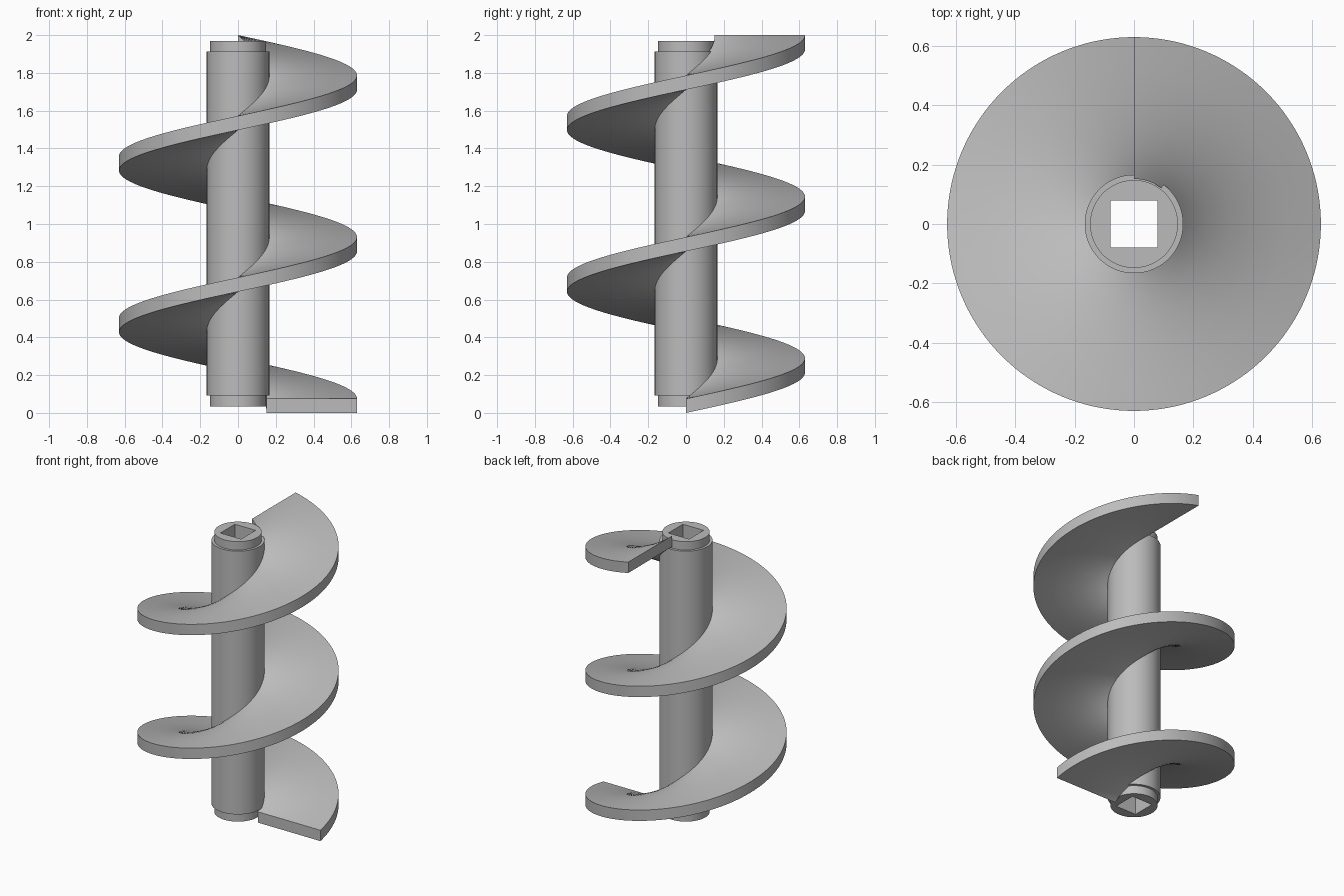
import bpy
import bmesh
from math import radians, pi, tau, cos, sin

if "Cube" in bpy.data.objects:
    bpy.data.objects.remove(bpy.data.objects["Cube"], do_unlink=True)

steel = bpy.data.materials.new("grey_steel")
steel.use_nodes = True
GREY = (0.5, 0.5, 0.5, 1)
steel.diffuse_color = GREY
steel.node_tree.nodes["Principled BSDF"].inputs["Base Color"].default_value = GREY


def loft(name, sections, closed):
    """Skin closed loops of points; join last to first, or cap both ends."""
    bm = bmesh.new()
    loops = [[bm.verts.new(p) for p in s] for s in sections]
    pairs = list(zip(loops, loops[1:]))
    if closed:
        pairs.append((loops[-1], loops[0]))
    else:
        bm.faces.new(loops[0])
        bm.faces.new(loops[-1])
    for a, b in pairs:
        for i in range(len(a)):
            j = (i + 1) % len(a)
            bm.faces.new((a[i], a[j], b[j], b[i]))
    bmesh.ops.recalc_face_normals(bm, faces=bm.faces)
    mesh = bpy.data.meshes.new(name)
    bm.to_mesh(mesh)
    bm.free()
    mesh.materials.append(steel)
    obj = bpy.data.objects.new(name, mesh)
    bpy.context.collection.objects.link(obj)
    bpy.ops.object.select_all(action="DESELECT")
    obj.select_set(True)
    bpy.context.view_layer.objects.active = obj
    bpy.ops.object.shade_smooth_by_angle(angle=radians(30))
    return obj


# Shaft: stepped round outside, square drive hole through the middle
SIDES = 96
angles = [tau * i / SIDES for i in range(SIDES)]


def circle(r, z):
    return [(r * cos(a), r * sin(a), z) for a in angles]


def square(half, z):
    pts = []
    for a in angles:
        k = half / max(abs(cos(a)), abs(sin(a)))
        pts.append((k * cos(a), k * sin(a), z))
    return pts


BOTTOM, TOP, STEP = 0.035, 1.97, 0.058
END_R, BODY_R, HOLE = 0.148, 0.166, 0.079
loft("shaft", [
    square(HOLE, BOTTOM), circle(END_R, BOTTOM),
    circle(END_R, BOTTOM + STEP), circle(BODY_R, BOTTOM + STEP),
    circle(BODY_R, TOP - STEP), circle(END_R, TOP - STEP),
    circle(END_R, TOP), square(HOLE, TOP),
], closed=True)

# Spiral blade: flat radial strip swept up two and a quarter turns
INNER, OUTER, THICK = 0.152, 0.63, 0.075
TURNS, STEPS, CUTS = 2.25, 324, 6
RISE = 2 - THICK
radii = [INNER + (OUTER - INNER) * (k / CUTS) ** 1.5 for k in range(CUTS + 1)]
sections = []
for i in range(STEPS + 1):
    t = i / STEPS
    a = tau * TURNS * t
    z = RISE * t
    strip = [(r, z) for r in radii] + [(r, z + THICK) for r in reversed(radii)]
    sections.append([(r * cos(a), r * sin(a), h) for r, h in strip])
loft("spiral_blade", sections, closed=False)
